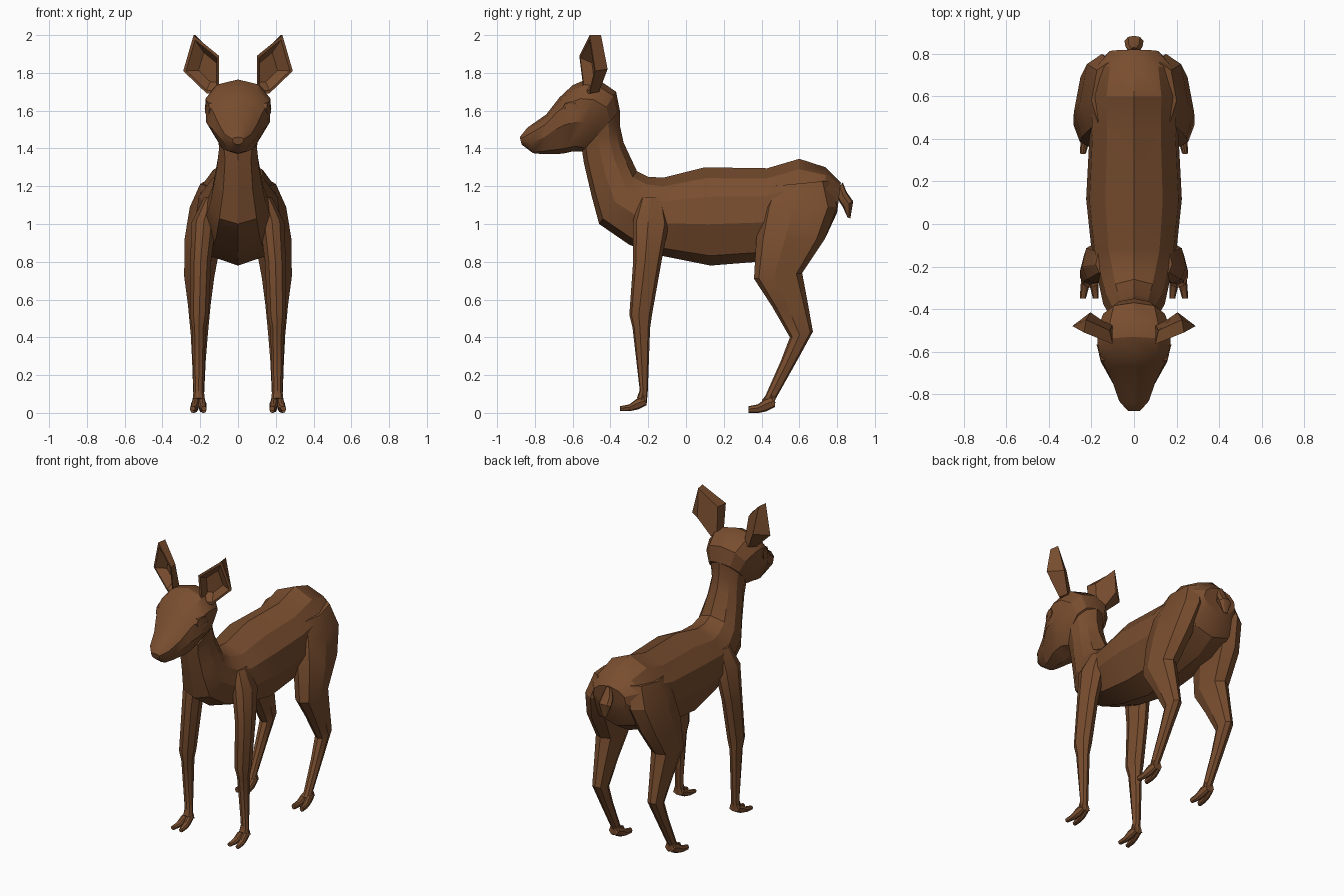
import bpy, bmesh, math
from mathutils import Vector

brown = bpy.data.materials.new("brown_coat")
brown.diffuse_color = (0.19, 0.075, 0.028, 1)

# Half cross-sections: (fraction of half width, fraction from first edge to second)
TORSO = [(0, 0), (.6, .11), (.93, .3), (1, .58), (.68, .9), (0, 1)]
HEAD = [(0, 0), (.66, .07), (1, .26), (.98, .58), (.5, .93), (0, 1)]
LIMB = [(0, 0), (.62, .1), (1, .42), (.68, .88), (0, 1)]


def finish(bm, name, mirror=False):
    bmesh.ops.recalc_face_normals(bm, faces=bm.faces)
    mesh = bpy.data.meshes.new(name)
    bm.to_mesh(mesh)
    bm.free()
    ob = bpy.data.objects.new(name, mesh)
    bpy.context.collection.objects.link(ob)
    mesh.materials.append(brown)
    if mirror:
        ob.modifiers.new("mirror", 'MIRROR')
    bpy.ops.object.select_all(action='DESELECT')
    ob.select_set(True)
    bpy.context.view_layer.objects.active = ob
    bpy.ops.object.shade_smooth_by_angle(angle=math.radians(28))
    return ob


def loft(name, profile, rings, mirror=False):
    """Skin rings given as (y1, z1, y2, z2, centre x, half width)."""
    bm = bmesh.new()
    loops = []
    for y1, z1, y2, z2, cx, w in rings:
        a, b = Vector((cx, y1, z1)), Vector((cx, y2, z2))
        right = [a.lerp(b, t) + Vector((f * w, 0, 0)) for f, t in profile]
        left = [a.lerp(b, t) - Vector((f * w, 0, 0)) for f, t in profile[-2:0:-1]]
        loops.append([bm.verts.new(p) for p in right + left])
    n = len(loops[0])
    for l0, l1 in zip(loops, loops[1:]):
        for i in range(n):
            j = (i + 1) % n
            bm.faces.new((l0[i], l0[j], l1[j], l1[i]))
    bm.faces.new(loops[0])
    bm.faces.new(loops[-1])
    return finish(bm, name, mirror)


# Torso rising into the neck
loft("torso_and_neck", TORSO, [
    (.82, 1.22, .80, 1.06, 0, .12), (.74, 1.30, .735, .92, 0, .19),
    (.60, 1.345, .60, .84, 0, .215), (.43, 1.295, .38, .80, 0, .21),
    (.10, 1.30, .13, .78, 0, .225), (-.12, 1.245, -.12, .83, 0, .20),
    (-.20, 1.25, -.30, .89, 0, .17), (-.26, 1.28, -.46, 1.0, 0, .145),
    (-.33, 1.43, -.50, 1.15, 0, .115), (-.35, 1.52, -.54, 1.32, 0, .10),
    (-.35, 1.60, -.55, 1.385, 0, .11)])

# Head tapering to the muzzle
loft("head", HEAD, [
    (-.35, 1.60, -.55, 1.385, 0, .11), (-.37, 1.70, -.57, 1.385, 0, .145),
    (-.45, 1.755, -.60, 1.385, 0, .17), (-.53, 1.765, -.64, 1.375, 0, .172),
    (-.60, 1.735, -.68, 1.37, 0, .16), (-.67, 1.67, -.72, 1.37, 0, .13),
    (-.74, 1.58, -.76, 1.37, 0, .10), (-.84, 1.51, -.81, 1.375, 0, .07),
    (-.88, 1.46, -.87, 1.42, 0, .03)])

# Short tail
loft("tail", LIMB, [
    (.83, 1.22, .79, 1.17, 0, .02), (.85, 1.17, .81, 1.12, 0, .04),
    (.885, 1.12, .83, 1.09, 0, .045), (.87, 1.03, .855, 1.035, 0, .015)])

# Front legs
loft("front_legs", LIMB, [
    (-.24, 1.14, -.12, 1.14, .14, .04), (-.28, 1.02, -.09, 1.0, .18, .065),
    (-.28, .80, -.13, .80, .198, .055), (-.30, .52, -.18, .52, .205, .05),
    (-.283, .45, -.19, .45, .207, .036), (-.245, .12, -.203, .10, .208, .028),
    (-.26, .08, -.21, .04, .208, .033)], True)

# Hind legs with broad thighs and backward hocks
loft("hind_legs", LIMB, [
    (.45, 1.20, .76, 1.23, .12, .08), (.40, 1.09, .80, 1.09, .15, .105),
    (.372, .92, .735, .92, .185, .098), (.36, .71, .615, .74, .205, .08),
    (.455, .565, .645, .58, .205, .06), (.55, .40, .672, .43, .205, .045),
    (.50, .27, .59, .28, .207, .036), (.42, .09, .475, .075, .208, .028),
    (.40, .065, .455, .03, .208, .033)], True)

# Cloven hooves: two toes on each foot plus small dew claws
for foot, y, dz in (("front", -.21, .01), ("hind", .47, 0)):
    for side, s in (("inner", -1), ("outer", 1)):
        loft(f"{foot}_{side}_toes", LIMB, [
            (y, .09, y, .03 + dz, .208 + s * .012, .018),
            (y - .05, .075, y - .045, .008 + dz, .208 + s * .018, .022),
            (y - .09, .045, y - .085, dz, .209 + s * .023, .02),
            (y - .14, .035, y - .138, dz, .21 + s * .03, .014)], True)
        loft(f"{foot}_{side}_dew_claws", LIMB, [
            (y - .02, .105, y - .005, .08, .208 + s * .018, .01),
            (y - .02, .065, y + .005, .05, .208 + s * .027, .009)], True)

# Ears: thick pointed shell with a hollow front
rim = [Vector(p) for p in ((.10, -.54, 1.69), (.10, -.565, 1.89), (.235, -.51, 2.0),
                           (.29, -.48, 1.81), (.165, -.51, 1.69))]
back = [Vector(p) for p in ((.10, -.47, 1.70), (.115, -.50, 1.885), (.225, -.45, 2.0),
                            (.205, -.415, 1.82), (.14, -.46, 1.70))]
centre = sum(rim, Vector()) / 5
hollow = [p.lerp(centre, .14) for p in rim]
floor = [p.lerp(centre, .5) + Vector((-.025, .045, 0)) for p in rim]
bm = bmesh.new()
loops = [[bm.verts.new(p) for p in ring] for ring in (back, rim, hollow, floor)]
for l0, l1 in zip(loops, loops[1:]):
    for i in range(5):
        j = (i + 1) % 5
        bm.faces.new((l0[i], l0[j], l1[j], l1[i]))
bm.faces.new(loops[0])
bm.faces.new(loops[-1])
finish(bm, "ears", True)

# Eyes: faceted ball inside an almond lid
bm = bmesh.new()
bmesh.ops.create_uvsphere(bm, u_segments=8, v_segments=6, radius=.034)
for v in bm.verts:
    v.co = Vector((v.co.x * .6 + .141, v.co.y - .61, v.co.z + 1.61))
finish(bm, "eyes", True)
bm = bmesh.new()
lid = []
for k in range(8):
    a = k * math.tau / 8
    cy, cz = math.cos(a), math.sin(a)
    lid.append([bm.verts.new((.15 + dx + .28 * r * cy, -.61 + r * cy, 1.61 + .85 * r * cz))
                for r, dx in ((.048, -.03), (.044, .014), (.032, .012), (.03, -.03))])
for k in range(8):
    p, q = lid[k], lid[(k + 1) % 8]
    for i in range(4):
        j = (i + 1) % 4
        bm.faces.new((p[i], p[j], q[j], q[i]))
finish(bm, "eyelids", True)
